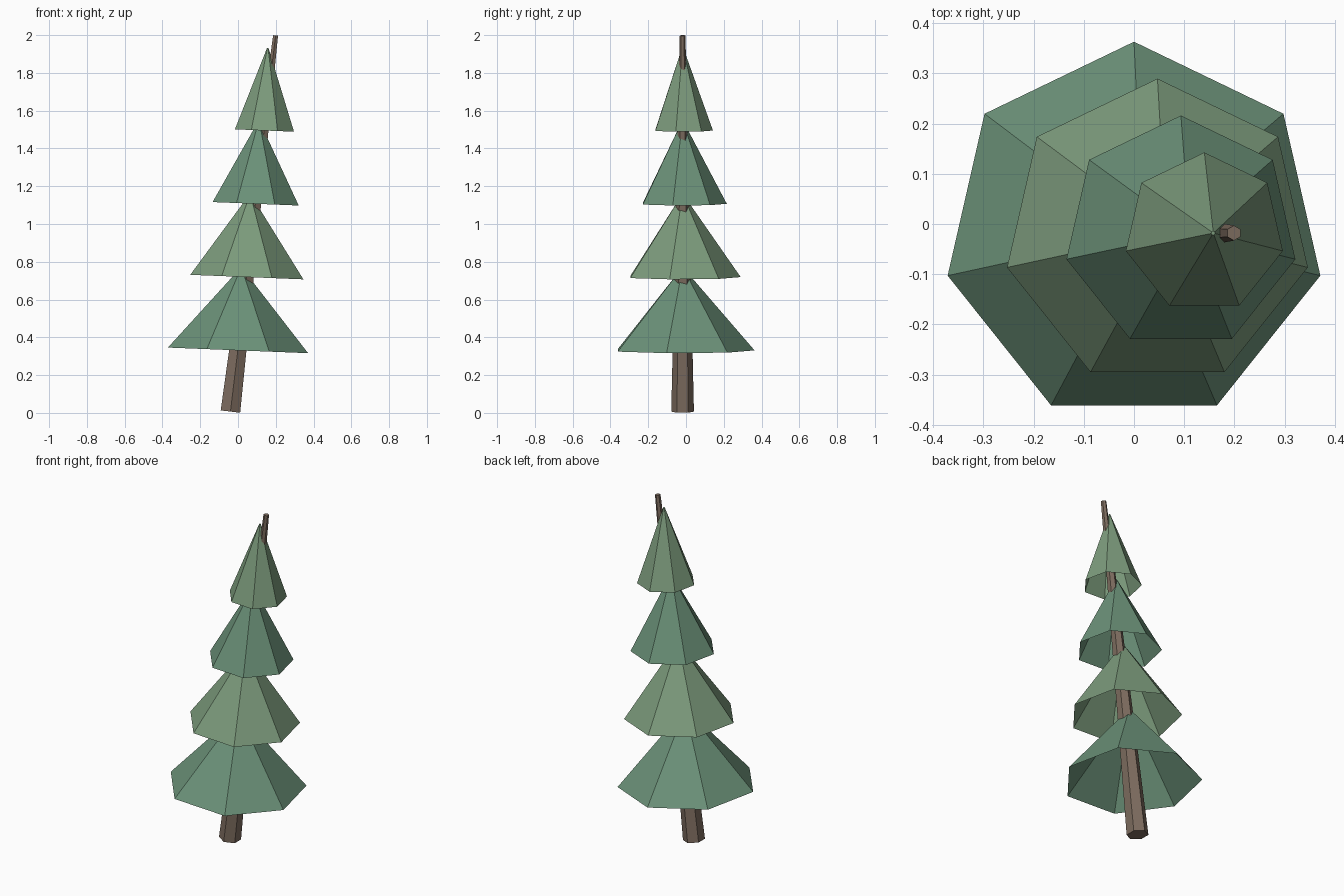
import bpy, bmesh
from math import sin, cos, pi, atan2
from mathutils import Matrix, Vector

if "Cube" in bpy.data.objects:
    bpy.data.objects.remove(bpy.data.objects["Cube"])

Y0 = -0.018


def material(name, rgb):
    m = bpy.data.materials.new(name)
    m.diffuse_color = (*rgb, 1)
    m.use_nodes = True
    m.node_tree.nodes["Principled BSDF"].inputs["Base Color"].default_value = m.diffuse_color
    return m


def frustum(name, sides, r0, r1, height, base, tilt, mat, close_base):
    """Tapered prism with a corner towards +y, leaning towards +x."""
    bm = bmesh.new()

    def ring(r, z):
        return [bm.verts.new((-r * sin(2 * pi * i / sides), r * cos(2 * pi * i / sides), z))
                for i in range(sides)]

    low, high = ring(r0, 0), ring(r1, height)
    for i in range(sides):
        j = (i + 1) % sides
        bm.faces.new((low[i], low[j], high[j], high[i]))
    bm.faces.new(high)
    if close_base:
        bm.faces.new(low[::-1])
    bm.transform(Matrix.Translation(base) @ Matrix.Rotation(tilt, 4, 'Y'))
    me = bpy.data.meshes.new(name)
    bm.to_mesh(me)
    bm.free()
    me.materials.append(mat)
    ob = bpy.data.objects.new(name, me)
    bpy.context.collection.objects.link(ob)
    return ob


bark = material("bark", (0.205, 0.15, 0.114))
greens = [material("dark_needles", (0.147, 0.283, 0.188)),
          material("light_needles", (0.202, 0.328, 0.202))]

# leaning trunk
start, end = Vector((-0.04, Y0, 0.007)), Vector((0.199, Y0, 1.998))
axis = end - start
frustum("trunk", 6, 0.06, 0.015, axis.length, start, atan2(axis.x, axis.z), bark, True)

# four hollow foliage tiers, each smaller and further along the lean
for i in range(4):
    frustum(f"foliage_tier_{i + 1}", 7, 0.381 - 0.0735 * i, 0.004, 0.437,
            Vector((0.0467 * i, Y0, 0.331 + 0.388 * i)), 0.04, greens[i % 2], False)
